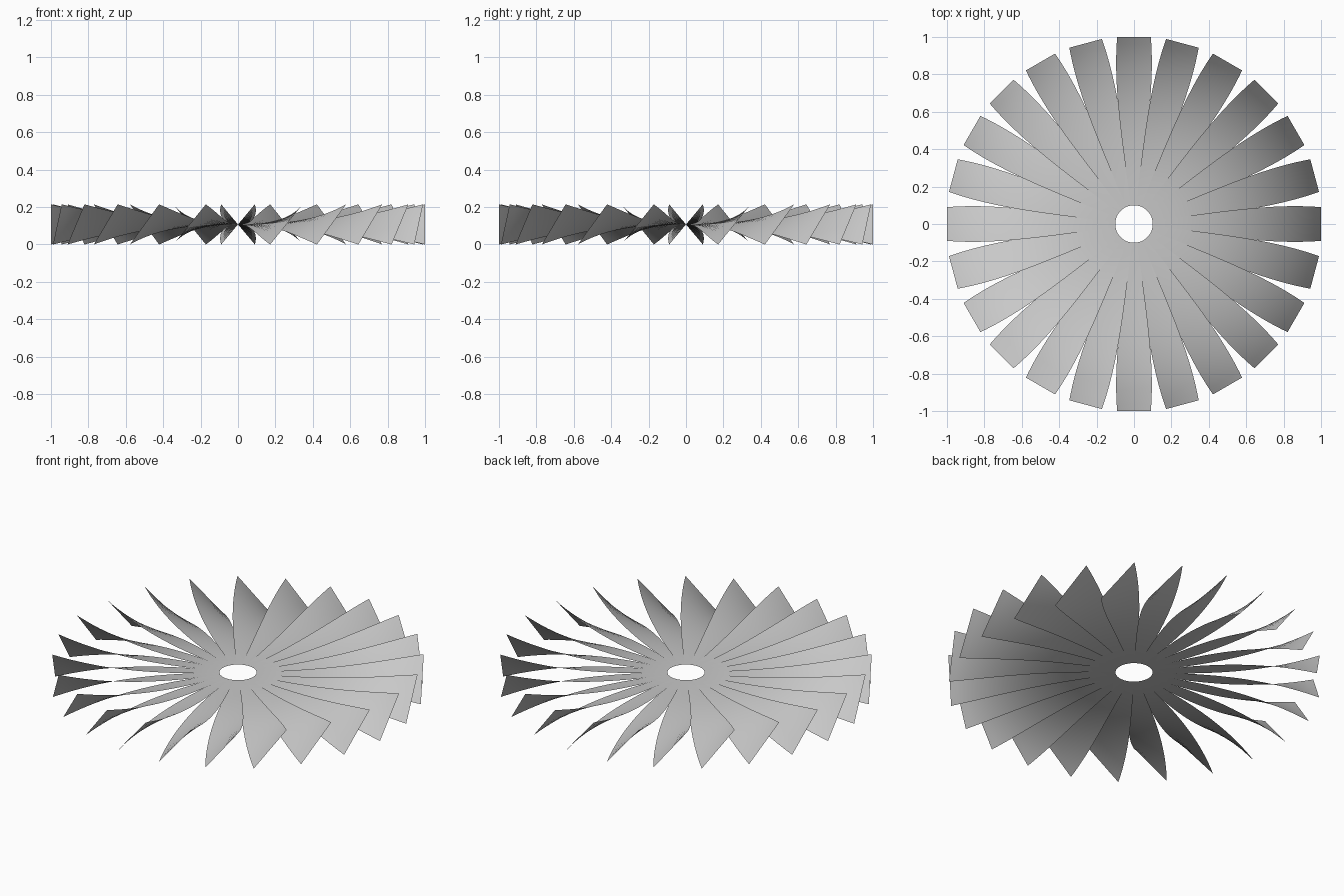
import bpy
import bmesh
import math

BLADES = 24
HUB_RADIUS = 0.1
TIP_RADIUS = 1.0
TIP_HALF_WIDTH = 0.14
TIP_PITCH = math.radians(50)
MID_HEIGHT = TIP_HALF_WIDTH * math.sin(TIP_PITCH)
ROWS = 24

cube = bpy.data.objects.get("Cube")
if cube:
    bpy.data.objects.remove(cube, do_unlink=True)

# Plain grey sheet metal
metal = bpy.data.materials.new("grey_metal")
metal.use_nodes = True
grey = (0.58, 0.58, 0.58, 1)
metal.diffuse_color = grey
metal.node_tree.nodes["Principled BSDF"].inputs["Base Color"].default_value = grey


def blade_mesh():
    """Thin blade along +x, flat at the hub and twisting up to full pitch at the tip."""
    bm = bmesh.new()
    rows = []
    for i in range(ROWS + 1):
        r = HUB_RADIUS + (TIP_RADIUS - HUB_RADIUS) * i / ROWS
        half = TIP_HALF_WIDTH * r ** 0.95
        pitch = TIP_PITCH * r ** 1.8
        rows.append([bm.verts.new((r, s * half * math.cos(pitch),
                                   MID_HEIGHT + s * half * math.sin(pitch)))
                     for s in (-1, 0, 1)])
    for a, b in zip(rows, rows[1:]):
        for k in range(2):
            face = bm.faces.new((a[k], b[k], b[k + 1], a[k + 1]))
            face.smooth = True
    mesh = bpy.data.meshes.new("fan_blade")
    bm.to_mesh(mesh)
    bm.free()
    mesh.materials.append(metal)
    return mesh


# Ring of identical blades
mesh = blade_mesh()
for i in range(BLADES):
    blade = bpy.data.objects.new(f"fan_blade_{i + 1}", mesh)
    blade.rotation_euler.z = math.tau * i / BLADES
    bpy.context.collection.objects.link(blade)
